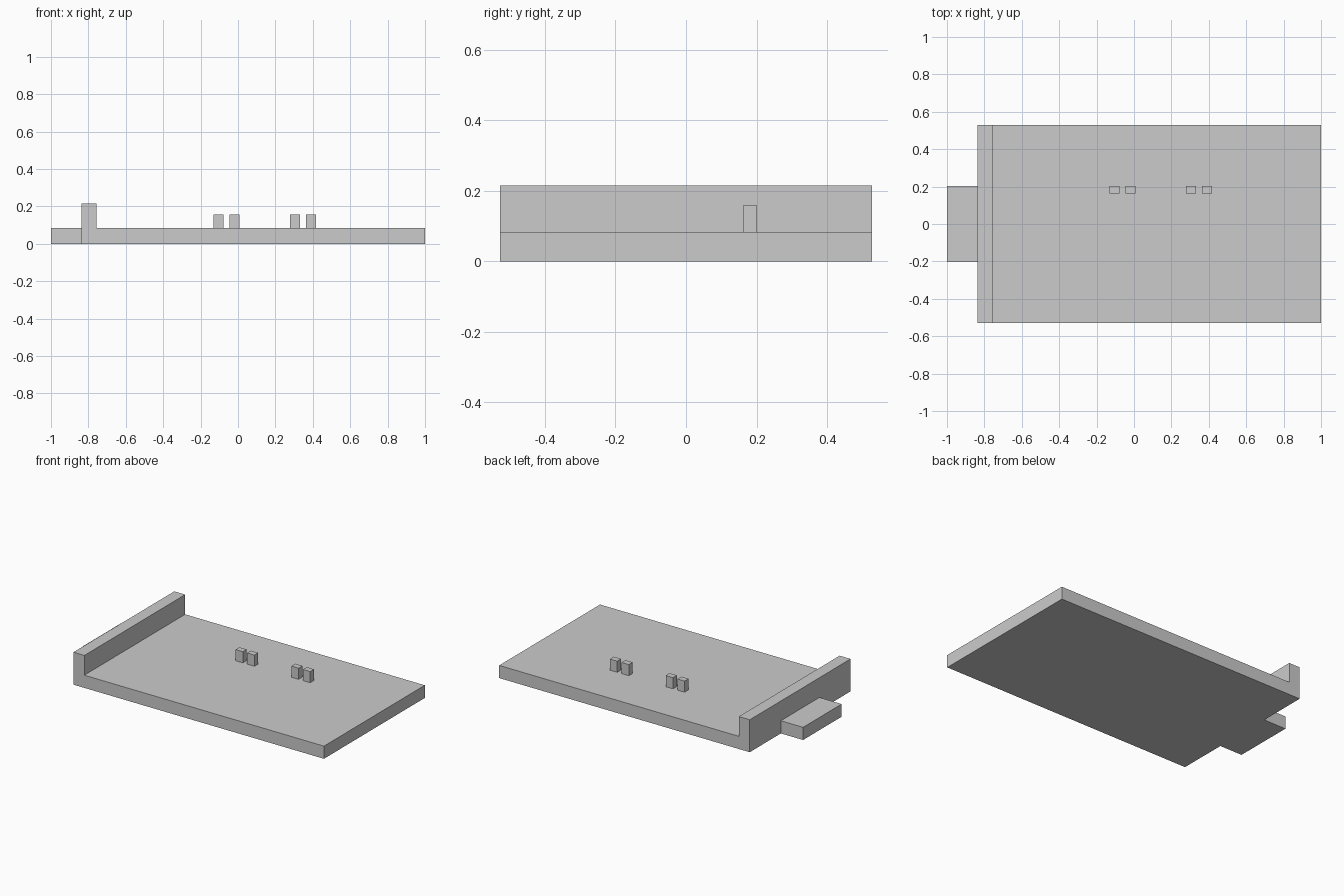
import bpy
import bmesh

cube = bpy.data.objects.get("Cube")
if cube:
    bpy.data.objects.remove(cube, do_unlink=True)

# Single plain grey
grey = bpy.data.materials.new("plain grey")
grey.use_nodes = True
colour = (0.6, 0.6, 0.6, 1)
grey.diffuse_color = colour
grey.node_tree.nodes["Principled BSDF"].inputs["Base Color"].default_value = colour


def prism(name, profile, y0, y1):
    """Extrude a closed x-z profile from y0 to y1."""
    bm = bmesh.new()
    face = bm.faces.new([bm.verts.new((x, y0, z)) for x, z in profile])
    side = bmesh.ops.extrude_face_region(bm, geom=[face])["geom"]
    moved = [v for v in side if isinstance(v, bmesh.types.BMVert)]
    bmesh.ops.translate(bm, verts=moved, vec=(0, y1 - y0, 0))
    bmesh.ops.recalc_face_normals(bm, faces=bm.faces)
    mesh = bpy.data.meshes.new(name)
    bm.to_mesh(mesh)
    bm.free()
    mesh.materials.append(grey)
    obj = bpy.data.objects.new(name, mesh)
    bpy.context.collection.objects.link(obj)
    return obj


def box(name, x0, x1, y0, y1, z0, z1):
    return prism(name, [(x0, z0), (x1, z0), (x1, z1), (x0, z1)], y0, y1)


LEFT, WALL, DEPTH = -0.837, -0.757, 0.528
FLOOR, WALL_TOP, PEG_TOP = 0.084, 0.215, 0.158

# Flat slab with an upright wall along one end
prism("base_with_end_wall",
      [(LEFT, 0), (1, 0), (1, FLOOR), (WALL, FLOOR), (WALL, WALL_TOP), (LEFT, WALL_TOP)],
      -DEPTH, DEPTH)

# Step outside the wall
box("end_step", -1, LEFT, -0.202, 0.202, 0, FLOOR)

# Two pairs of small pegs on the slab
for pair, start in enumerate((-0.131, 0.278), 1):
    for peg, offset in enumerate((0, 0.085), 1):
        x = start + offset
        box(f"peg_{pair}_{peg}", x, x + 0.053, 0.162, 0.202, FLOOR, PEG_TOP)
